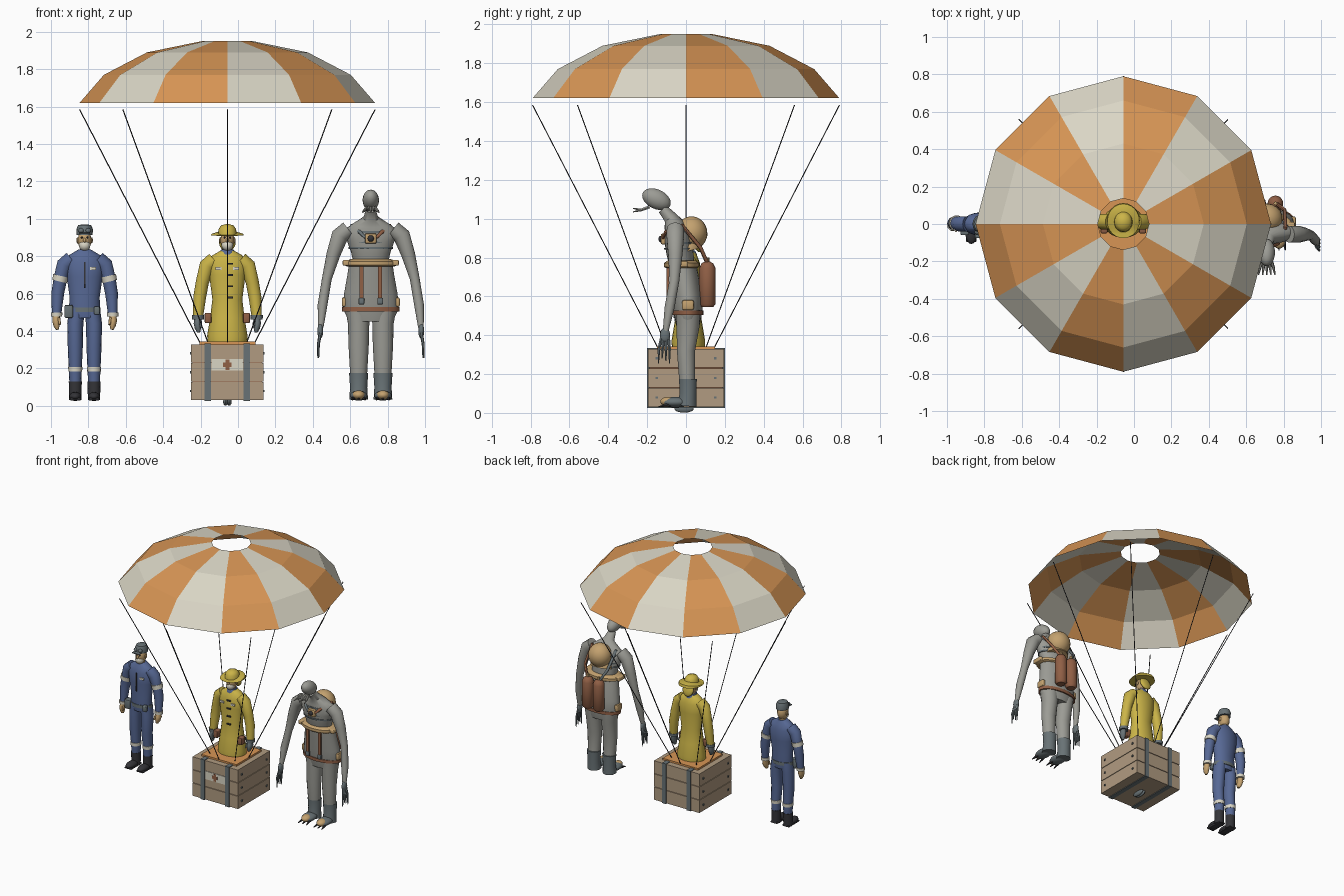
import bpy, bmesh, math
from mathutils import Vector, Matrix

def mat(name, *c):
    m = bpy.data.materials.new(name)
    m.diffuse_color = (*c, 1)
    return m

ORANGE = mat("canopy orange", .68, .30, .09)
CREAM = mat("cream", .70, .67, .56)
BLUE = mat("overall blue", .095, .14, .30)
YELLOW = mat("coat yellow", .60, .46, .065)
WOOD = mat("crate wood", .44, .33, .22)
GREY = mat("suit grey", .33, .33, .30)
DARK = mat("charcoal", .035, .035, .04)
BROWN = mat("leather brown", .28, .115, .06)
TAN = mat("tan", .55, .36, .16)
SLATE = mat("slate", .14, .17, .18)

def finish(name, bm, mats, smooth=True):
    bmesh.ops.recalc_face_normals(bm, faces=bm.faces)
    me = bpy.data.meshes.new(name)
    bm.to_mesh(me)
    bm.free()
    ob = bpy.data.objects.new(name, me)
    bpy.context.collection.objects.link(ob)
    for m in mats:
        me.materials.append(m)
    if smooth:
        bpy.ops.object.select_all(action='DESELECT')
        ob.select_set(True)
        bpy.context.view_layer.objects.active = ob
        bpy.ops.object.shade_smooth_by_angle(angle=math.radians(45))
    return ob

def tube(name, pts, m, n=14):
    """Loft elliptical rings (x, y, z, rx[, ry]) along a path."""
    bm, rings = bmesh.new(), []
    P = [Vector(p[:3]) for p in pts]
    for i, p in enumerate(pts):
        t = (P[min(i + 1, len(P) - 1)] - P[max(i - 1, 0)]).normalized()
        a = Vector((0, 1, 0)) if abs(t.x) > .9 else Vector((1, 0, 0))
        u = (a - t * a.dot(t)).normalized()
        v = t.cross(u)
        rx, ry = p[3], p[-1]
        rings.append([bm.verts.new(P[i] + u * rx * math.cos(k * math.tau / n) + v * ry * math.sin(k * math.tau / n))
                      for k in range(n)])
    for a, b in zip(rings, rings[1:]):
        for k in range(n):
            bm.faces.new((a[k], a[(k + 1) % n], b[(k + 1) % n], b[k]))
    bm.faces.new(rings[0])
    bm.faces.new(rings[-1])
    return finish(name, bm, [m])

def box(name, c, s, m, bevel=0):
    bm = bmesh.new()
    bmesh.ops.create_cube(bm, size=1, matrix=Matrix.Translation(c) @ Matrix.Diagonal((*s, 1)))
    if bevel:
        bmesh.ops.bevel(bm, geom=bm.edges[:], offset=bevel, segments=2, affect='EDGES', profile=.5)
    return finish(name, bm, [m], bevel > 0)

def ball(name, c, s, m, tilt=0):
    bm = bmesh.new()
    bmesh.ops.create_uvsphere(bm, u_segments=18, v_segments=12, radius=1,
        matrix=Matrix.Translation(c) @ Matrix.Rotation(tilt, 4, 'X') @ Matrix.Diagonal((*s, 1)))
    return finish(name, bm, [m])

CX = -.057

# striped twelve-gore canopy with an open vent
bm = bmesh.new()
rows = [[bm.verts.new((CX + r * math.cos(k * math.tau / 12), r * math.sin(k * math.tau / 12), z)) for k in range(12)]
        for r, z in ((.79, 1.62), (.66, 1.77), (.43, 1.89), (.137, 1.95))]
for a, b in zip(rows, rows[1:]):
    for k in range(12):
        f = bm.faces.new((a[k], a[(k + 1) % 12], b[(k + 1) % 12], b[k]))
        f.material_index = k % 2
finish("canopy", bm, [ORANGE, CREAM], False)

# eight suspension lines
for k in range(8):
    c, s = math.cos(k * math.pi / 4), math.sin(k * math.pi / 4)
    tube("suspension_line", [(CX + .145 * c, .145 * s, .335, .003), (CX + .79 * c, .79 * s, 1.585, .003)], DARK, 6)

# planked crate
box("crate_core", (CX, 0, .18), (.37, .375, .296), BROWN)
for i in range(3):
    box("crate_plank_course", (CX, 0, .079 + i * .101), (.386, .39, .097), WOOD)
    for s in (-1, 1):
        for y in (-.15, .15):
            box("crate_nail", (CX + s * .195, y, .079 + i * .101), (.01, .012, .012), SLATE)
for s in (-1, 1):
    box("crate_strap", (CX + s * .104, 0, .18), (.034, .4, .308), SLATE)
box("crate_lid_cloth", (CX, 0, .335), (.30, .30, .016), ORANGE)
box("crate_label", (CX, -.196, .22), (.17, .006, .062), CREAM)
box("label_emblem_wide", (CX, -.2, .22), (.044, .004, .022), BROWN)
box("label_emblem_tall", (CX, -.2, .22), (.022, .004, .056), BROWN)
for s in (-1, 1):
    ball("crate_bottom_shoe", (CX + s * .01, -.01, .022), (.013, .05, .021), SLATE)

def arm(name, cx, cy, pts, sleeve, glove, cuff):
    """Mirrored sleeves and hands from (dx, y, z, r) points."""
    x, y, z, r = pts[-1]
    for s in (-1, 1):
        tube(name + "_sleeve", [(cx + s * a, cy + b, c, d) for a, b, c, d in pts], sleeve)
        tube(name + "_cuff", [(cx + s * x, cy + y, z + .01, r + .006), (cx + s * x, cy + y, z - .012, r + .005)], cuff)
        tube(name + "_hand", [(cx + s * x, cy + y, z, .019), (cx + s * (x + .003), cy + y - .006, z - .035, .02, .027),
             (cx + s * x, cy + y - .012, z - .06, .017, .022), (cx + s * (x - .004), cy + y - .014, z - .082, .008, .012)], glove)
        tube(name + "_thumb", [(cx + s * (x - .012), cy + y - .018, z - .02, .008),
             (cx + s * (x - .018), cy + y - .032, z - .055, .006)], glove, 8)

def head(name, cx, cy, skin, beard):
    tube(name + "_neck", [(cx, cy, .80, .027), (cx, cy, .86, .025)], skin)
    ball(name + "_head", (cx, cy - .004, .885), (.037, .045, .055), skin)
    ball(name + "_beard", (cx, cy - .024, .858), (.031, .03, .03), beard)
    ball(name + "_nose", (cx, cy - .05, .885), (.008, .012, .012), skin)
    for s in (-1, 1):
        ball(name + "_ear", (cx + s * .038, cy, .885), (.006, .011, .016), skin)
        ball(name + "_eye", (cx + s * .015, cy - .044, .9), (.006, .005, .005), DARK)

# worker in blue overalls
B = -.82
tube("worker_torso", [(B, 0, .47, .072, .05), (B, 0, .52, .084, .056), (B, 0, .58, .08, .052), (B, 0, .69, .096, .062),
     (B, 0, .77, .104, .06), (B, 0, .805, .085, .048), (B, 0, .835, .035, .035)], BLUE, 20)
arm("worker", B, 0, [(.07, 0, .785, .042), (.108, 0, .755, .042), (.13, .004, .68, .036), (.144, .005, .6, .034),
    (.15, -.005, .49, .025)], BLUE, TAN, CREAM)
head("worker", B, 0, TAN, CREAM)
for s in (-1, 1):
    x = B + s * .05
    tube("worker_leg", [(B + s * .04, 0, .52, .042, .05), (x, 0, .44, .043, .05), (x, -.005, .31, .04, .042),
         (x, .005, .2, .035, .038), (x, .005, .11, .031, .033)], BLUE)
    tube("worker_shin_band", [(x, .005, .208, .038, .041), (x, .005, .184, .037, .04)], CREAM)
    tube("worker_arm_band", [(B + s * .127, .004, .695, .042), (B + s * .134, .004, .665, .04)], CREAM)
    tube("worker_boot", [(x, .005, .13, .035), (x, .005, .05, .033), (x, .005, .032, .033)], DARK)
    ball("worker_boot_toe", (x, -.045, .05), (.032, .062, .024), DARK)
    box("worker_boot_sole", (x, -.03, .036), (.058, .13, .014), DARK, .005)
    ball("worker_goggle", (B + s * .019, -.042, .937), (.015, .014, .013), SLATE)
tube("worker_belt", [(B, 0, .502, .086, .059), (B, 0, .526, .086, .059)], SLATE, 20)
tube("worker_cap", [(B, 0, .915, .043, .049), (B, 0, .945, .044, .049), (B, 0, .966, .035, .039), (B, 0, .971, .01)], SLATE)
box("worker_cap_peak", (B, -.055, .922), (.06, .04, .008), SLATE, .003)
box("worker_pouch", (B - .085, -.035, .505), (.045, .05, .07), SLATE, .008)
box("worker_small_pouch", (B + .065, -.05, .51), (.03, .03, .045), SLATE, .006)
box("worker_zip", (B, -.062, .70), (.007, .008, .14), DARK)
box("worker_name_patch", (B + .045, -.06, .735), (.032, .008, .015), CREAM)

# passenger in a yellow raincoat
Y = .012
tube("coat", [(CX, Y, .335, .105, .085), (CX, Y, .375, .108, .086), (CX, Y, .47, .092, .07), (CX, Y, .57, .08, .056),
     (CX, Y, .70, .097, .062), (CX, Y, .77, .104, .06), (CX, Y, .805, .08, .047), (CX, Y, .83, .036, .036)], YELLOW, 20)
arm("passenger", CX, Y, [(.07, 0, .78, .042), (.108, 0, .75, .042), (.134, .004, .66, .035), (.148, .005, .58, .034),
    (.157, -.005, .475, .027)], YELLOW, SLATE, SLATE)
head("passenger", CX, Y, TAN, CREAM)
tube("neck_scarf", [(CX, Y, .795, .044, .045), (CX, Y, .815, .045, .046), (CX, Y, .835, .034, .036)], BLUE)
tube("hat_brim", [(CX, .018, .91, .088, .094), (CX, .018, .918, .085, .09), (CX, .016, .926, .05, .055)], YELLOW, 24)
tube("hat_crown", [(CX, .012, .915, .05, .056), (CX, .012, .945, .047, .052), (CX, .012, .965, .033, .036),
     (CX, .012, .972, .008)], YELLOW, 20)
ball("hat_neck_flap", (CX, .055, .875), (.045, .018, .05), YELLOW, .3)
for s in (-1, 1):
    box("coat_pouch", (CX + s * .103, -.025, .47), (.036, .05, .055), BROWN, .006)
    box("coat_chest_patch", (CX + s * .046, Y - .06, .735), (.032, .008, .015), CREAM)
for z in (.58, .64, .70, .76):
    box("coat_toggle", (CX + .014, Y - .063, z), (.03, .012, .009), DARK)

# tall diver creature
D = .71
tube("diver_suit", [(D, .01, .45, .115, .06), (D, .01, .52, .15, .075), (D, .005, .6, .143, .078), (D, -.01, .70, .125, .075),
     (D, -.02, .77, .115, .072)], GREY, 20)
tube("diver_chest", [(D, -.02, .75, .09, .062), (D, -.03, .82, .105, .07), (D, -.04, .89, .13, .072), (D, -.05, .94, .145, .06),
     (D, -.065, .975, .09, .05), (D, -.08, 1.005, .04, .035), (D, -.12, 1.05, .026)], GREY, 20)
ball("diver_head", (D, -.152, 1.10), (.044, .078, .05), GREY, -.45)
for i in range(5):
    a = (i - 2) * .011
    tube("mouth_feeler", [(D + a, -.19, 1.06, .009), (D + a * 1.6, -.23, 1.045, .008),
         (D + a * 2, -.272, 1.035 + (i % 2) * .018, .003)], GREY, 6)
for z in (.84, .87, .925):
    tube("chest_harness_strap", [(D, -.035, z, .118, .077), (D, -.035, z + .01, .12, .077)], SLATE, 20)
box("chest_valve", (D, -.115, .895), (.06, .03, .055), TAN, .008)
ball("chest_valve_lens", (D, -.13, .895), (.017, .012, .017), DARK)
tube("collar_ring", [(D, -.022, .745, .125, .082), (D, -.022, .752, .142, .09), (D, -.022, .772, .142, .09),
     (D, -.022, .785, .105, .072)], TAN, 24)
tube("diver_belt", [(D, .01, .505, .154, .081), (D, .01, .528, .154, .081)], BROWN, 20)
ball("hanging_helmet", (D, .028, .925), (.085, .082, .087), TAN)
tube("helmet_rim", [(D, -.035, .93, .03), (D, -.005, .85, .09, .08), (D, .0, .83, .09, .08)], TAN, 18)
for s in (-1, 1):
    x = D + s * .065
    # legs and webbed feet
    tube("diver_leg", [(D + s * .07, .01, .53, .068, .065), (x, .01, .44, .057, .06), (x, 0, .32, .054, .048),
         (x, .005, .18, .046, .042), (x, .01, .12, .045, .042)], GREY)
    tube("diver_boot", [(x, .01, .175, .051, .047), (x, .01, .10, .046, .044), (x, .005, .035, .05, .05)], SLATE)
    ball("diver_boot_toe", (x, -.055, .055), (.047, .072, .027), SLATE)
    ball("diver_toe_cap", (x, -.09, .058), (.034, .042, .025), TAN)
    for i in (-1, 0, 1):
        tube("foot_claw", [(x + i * .025, -.08, .045, .012), (x + i * .034, -.14, .032, .003)], DARK, 6)
    # long arms with thin fingers
    tube("diver_arm", [(D + s * .12, -.055, .945, .045), (D + s * .165, -.055, .91, .046), (D + s * .20, -.055, .81, .037),
         (D + s * .235, -.06, .68, .026), (D + s * .258, -.085, .54, .026), (D + s * .268, -.105, .42, .015)], GREY)
    ball("diver_palm", (D + s * .27, -.108, .40), (.016, .026, .04), SLATE)
    for i in range(4):
        tube("diver_finger", [(D + s * .27, -.09 - i * .012, .39, .009), (D + s * .28, -.085 - i * .018, .33, .008),
             (D + s * (.283 - .004 * (i % 2)), -.085 - i * .019, .255 + .012 * (i % 3), .003)], SLATE, 6)
    # suspenders, buckles, harness and back tanks
    box("diver_suspender", (D + s * .05, -.094, .645), (.022, .012, .20), BROWN)
    box("suspender_buckle", (D + s * .05, -.094, .56), (.03, .018, .035), SLATE, .004)
    box("collar_bracket", (D + s * .13, -.03, .765), (.04, .08, .03), TAN, .006)
    box("hip_pouch", (D + s * .14, .01, .555), (.03, .06, .05), TAN, .008)
    tube("shoulder_hose", [(D + s * .05, .11, .77, .01), (D + s * .095, .075, .85, .01), (D + s * .1, -.02, .965, .01),
         (D + s * .06, -.105, .93, .01), (D + s * .03, -.12, .9, .008)], BROWN if s > 0 else SLATE, 8)
    t = D + s * .046
    tube("air_tank", [(t, .11, .545, .03), (t, .11, .56, .042), (t, .11, .745, .042), (t, .11, .77, .03), (t, .11, .78, .012)], BROWN, 16)
    tube("tank_valve", [(t, .11, .775, .01), (t, .11, .80, .01)], TAN, 8)
